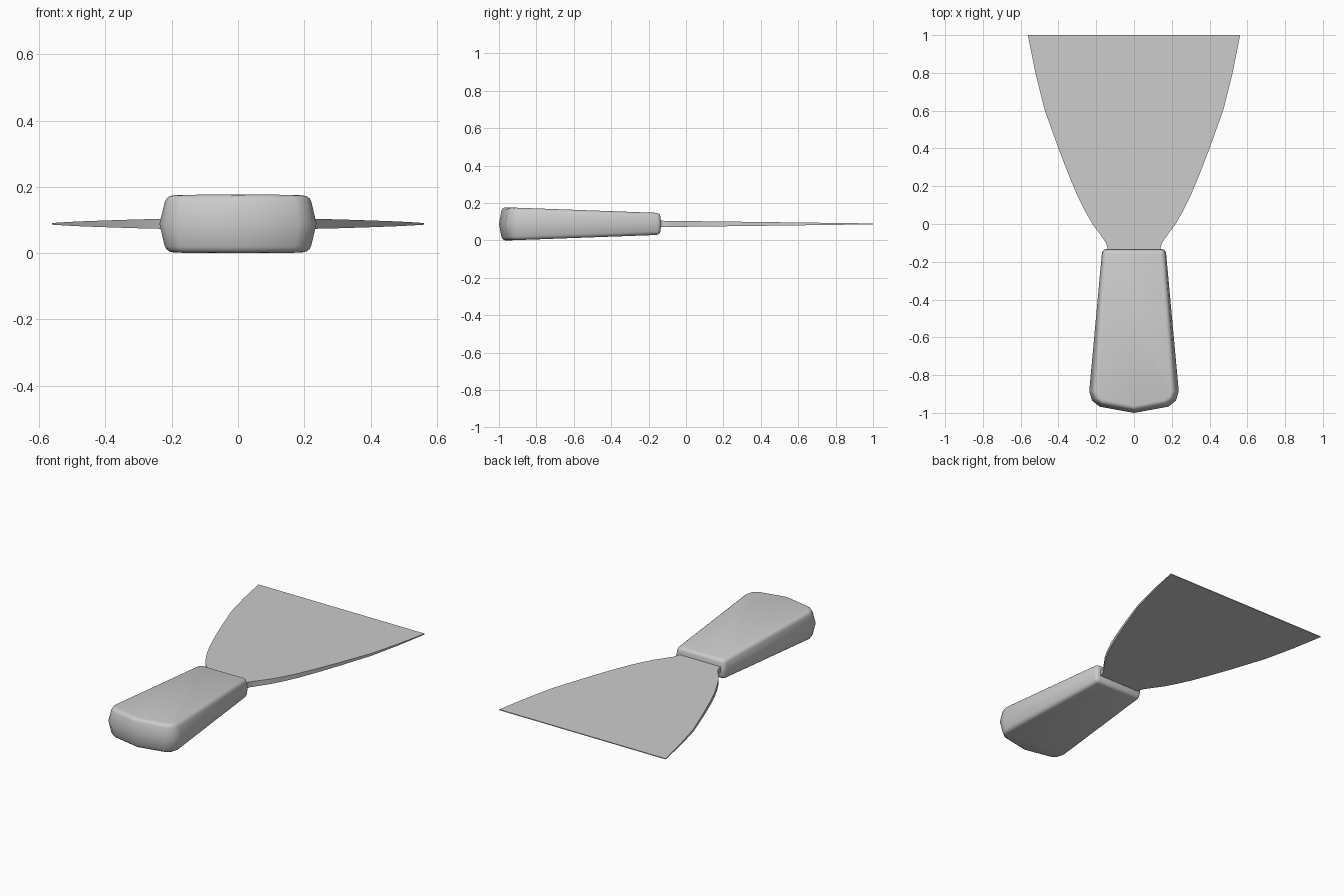
import bpy, bmesh, math

if "Cube" in bpy.data.objects:
    bpy.data.objects.remove(bpy.data.objects["Cube"])

ZC = 0.0885  # mid height of the whole tool


def finish(bm, name, angle):
    bmesh.ops.recalc_face_normals(bm, faces=bm.faces[:])
    mesh = bpy.data.meshes.new(name)
    bm.to_mesh(mesh)
    bm.free()
    obj = bpy.data.objects.new(name, mesh)
    bpy.context.collection.objects.link(obj)
    bpy.ops.object.select_all(action='DESELECT')
    obj.select_set(True)
    bpy.context.view_layer.objects.active = obj
    bpy.ops.object.shade_smooth_by_angle(angle=math.radians(angle))
    return obj


def bridge(bm, a, b):
    n = len(a)
    for i in range(n):
        j = (i + 1) % n
        bm.faces.new((a[i], a[j], b[j], b[i]))


# blade: flared outline, thinning towards the straight scraping edge
outline = [(-0.16, 0.14), (-0.127, 0.14), (-0.10, 0.148), (-0.05, 0.183), (0.0, 0.22),
           (0.07, 0.26), (0.15, 0.30), (0.27, 0.35), (0.40, 0.40), (0.61, 0.475),
           (0.80, 0.522), (1.0, 0.562)]
bm = bmesh.new()
rings = []
for y, w in outline:
    t = (y + 0.13) / 1.13
    h = 0.017 - 0.0145 * t
    rings.append([bm.verts.new((x, y, ZC + z))
                  for x, z in ((-w, -h), (w, -h), (w, h), (-w, h))])
for a, b in zip(rings, rings[1:]):
    bridge(bm, a, b)
bm.faces.new(rings[0])
bm.faces.new(rings[-1])
finish(bm, "blade", 30)

# handle: half outlines for the widest middle level and the smaller top / bottom
middle = [(0.168, -0.133), (0.237, -0.885), (0.222, -0.935), (0.182, -0.967)]
cap = [(0.160, -0.138), (0.217, -0.885), (0.204, -0.925), (0.170, -0.950)]


def level(bm, half, tip, side):
    pts = half + [(0, tip)] + [(-x, y) for x, y in reversed(half)]
    return [bm.verts.new((x, y, ZC + side * (0.0585 + 0.030 * (-0.138 - y) / 0.82)))
            for x, y in pts]


bm = bmesh.new()
bottom = level(bm, cap, -0.983, -1)
mid = level(bm, middle, -1.0, 0)
top = level(bm, cap, -0.983, 1)
bridge(bm, bottom, mid)
bridge(bm, mid, top)
bm.faces.new(bottom)
bm.faces.new(top)
bmesh.ops.recalc_face_normals(bm, faces=bm.faces[:])
sharp = [e for e in bm.edges if e.calc_face_angle(0) > math.radians(50)]
bmesh.ops.bevel(bm, geom=sharp, offset=0.02, segments=3, profile=0.5, affect='EDGES')
finish(bm, "handle", 40)
